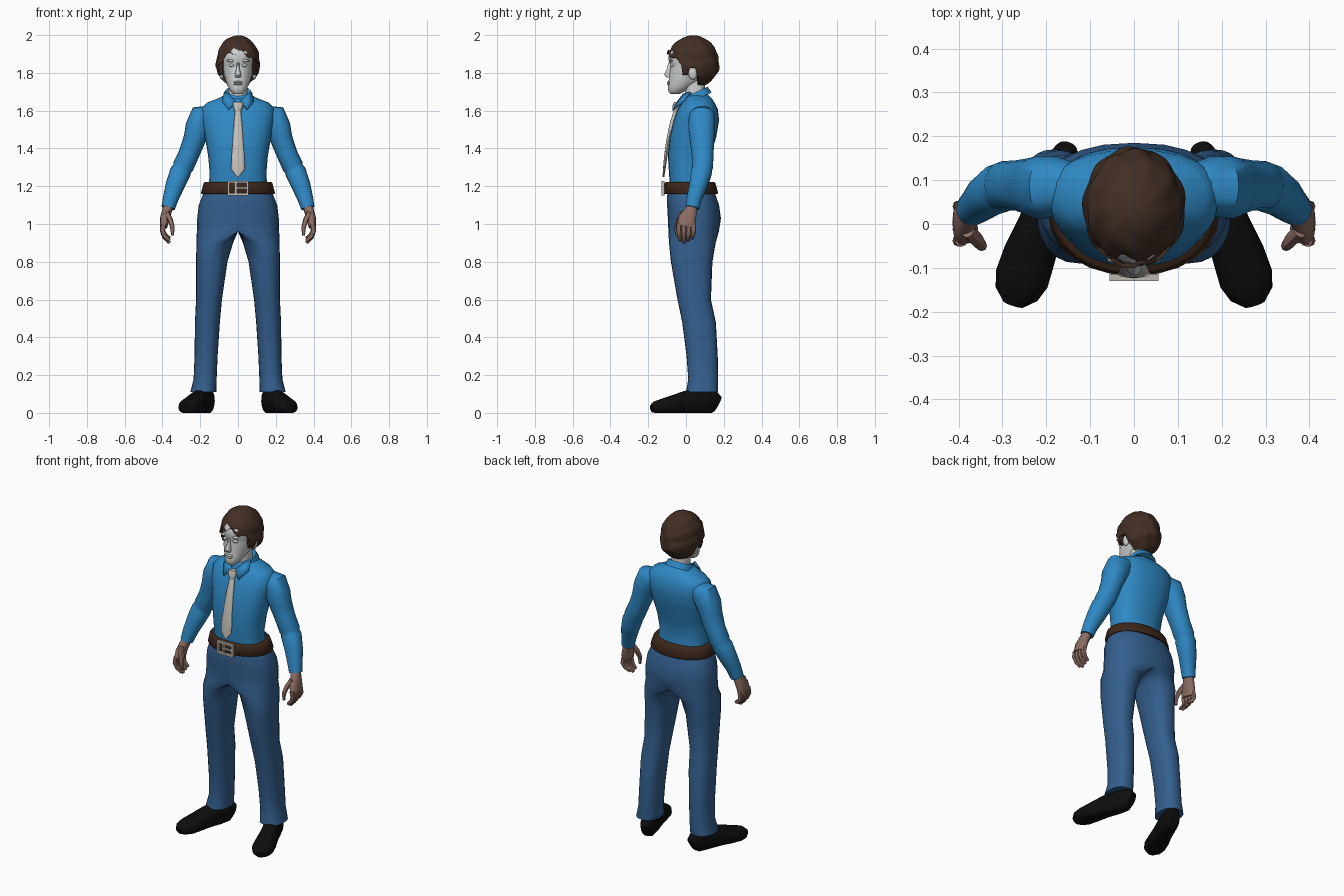
import bpy, bmesh, math
from mathutils import Vector

if "Cube" in bpy.data.objects:
    bpy.data.objects.remove(bpy.data.objects["Cube"])


def material(name, r, g, b):
    m = bpy.data.materials.new(name)
    m.use_nodes = True
    m.diffuse_color = (r, g, b, 1)
    m.node_tree.nodes["Principled BSDF"].inputs["Base Color"].default_value = (r, g, b, 1)
    return m


SHIRT = material("shirt blue", .028, .25, .56)
DENIM = material("trouser blue", .034, .115, .27)
LEATHER = material("belt brown", .045, .02, .01)
HAIR = material("hair brown", .055, .028, .018)
FACE = material("pale face", .62, .64, .64)
SKIN = material("hand skin", .27, .155, .125)
TIE = material("tie cream", .58, .55, .5)
METAL = material("buckle metal", .52, .48, .42)
BLACK = material("shoe black", .004, .004, .004)


def finish(name, bm, mat, mirror=False, angle=45):
    """Turn a bmesh into a smooth shaded object, mirrored if it is one half."""
    bmesh.ops.recalc_face_normals(bm, faces=bm.faces)
    if mirror:  # open the wall on the centre line so the halves join
        wall = [f for f in bm.faces if all(abs(v.co.x) < .001 for v in f.verts)]
        bmesh.ops.delete(bm, geom=wall, context='FACES')
    me = bpy.data.meshes.new(name)
    bm.to_mesh(me)
    bm.free()
    me.materials.append(mat)
    me.shade_smooth()
    me.set_sharp_from_angle(angle=math.radians(angle))
    ob = bpy.data.objects.new(name, me)
    bpy.context.collection.objects.link(ob)
    if mirror:
        mod = ob.modifiers.new("mirror", 'MIRROR')
        mod.merge_threshold = .0005
    return ob


def skin_rings(bm, rings):
    """Bridge a list of point rings and cap both ends."""
    rows = [[bm.verts.new(p) for p in ring] for ring in rings]
    n = len(rows[0])
    for a, b in zip(rows, rows[1:]):
        for i in range(n):
            j = (i + 1) % n
            bm.faces.new((a[i], a[j], b[j], b[i]))
    bm.faces.new(rows[0][::-1])
    bm.faces.new(rows[-1])


def rounded(a, power):
    return [math.copysign(abs(t) ** power, t) for t in (math.cos(a), math.sin(a))]


def loft(name, rows, mat, mirror=False, n=24, power=.85, tilt=0, angle=45):
    """Stack of level sections, each given as z, x range and y range."""
    bm = bmesh.new()
    rings = []
    for z, x0, x1, y0, y1 in rows:
        cx, cy = (0 if x0 == 0 else (x0 + x1) / 2), (y0 + y1) / 2
        ring = []
        for i in range(n):
            c, s = rounded(math.tau * i / n, power)
            x = cx + c * ((x1 - cx) if c > 0 else (cx - x0))
            y = cy + s * (y1 - y0) / 2
            ring.append((x, y, z + tilt * y))
        rings.append(ring)
    skin_rings(bm, rings)
    return finish(name, bm, mat, mirror, angle)


def tube(bm, path, up, n=14, power=.9, floor=None):
    """Limb along a path of x, y, z, half width, half depth along up."""
    pts = [Vector(p[:3]) for p in path]
    rings = []
    for i, p in enumerate(path):
        t = (pts[min(i + 1, len(pts) - 1)] - pts[max(i - 1, 0)]).normalized()
        u = t.cross(Vector(up)).normalized()
        v = u.cross(t)
        ring = []
        for k in range(n):
            c, s = rounded(math.tau * k / n, power)
            q = pts[i] + u * c * p[3] + v * s * p[4]
            if floor is not None:
                q.z = max(q.z, floor)
            ring.append(q)
        rings.append(ring)
    skin_rings(bm, rings)


def symmetric(rows):
    return [(z, -w, w, y0, y1) for z, w, y0, y1 in rows]


def ball(bm, centre, size):
    made = bmesh.ops.create_uvsphere(bm, u_segments=14, v_segments=8, radius=1)["verts"]
    for v in made:
        v.co = Vector(c + s * k for c, s, k in zip(centre, size, v.co))


def box(bm, centre, size):
    for v in bmesh.ops.create_cube(bm, size=1)["verts"]:
        v.co = Vector(c + s * k for c, s, k in zip(centre, size, v.co))


# Trousers: a half pelvis flowing into one leg
loft("trousers", [
    (1.2, 0, .165, -.085, .14), (1.15, 0, .188, -.1, .158), (1.1, 0, .208, -.1, .175),
    (1.03, 0, .216, -.096, .185), (.96, 0, .218, -.093, .174), (.9, .026, .22, -.09, .157),
    (.8, .056, .222, -.08, .14), (.6, .085, .222, -.045, .132), (.48, .096, .228, -.02, .158),
    (.3, .108, .23, .003, .168), (.18, .113, .235, .012, .17), (.11, .115, .252, 0, .17)],
    DENIM, mirror=True)

# Shirt body
loft("shirt_body", symmetric([
    (1.19, .155, -.085, .125), (1.27, .15, -.09, .112), (1.36, .158, -.096, .13),
    (1.46, .175, -.086, .16), (1.55, .192, -.066, .175), (1.61, .193, -.042, .168),
    (1.642, .165, -.022, .152), (1.667, .1, -.01, .135), (1.69, .06, .005, .11)]), SHIRT)

# Sleeves with a fold at the elbow
bm = bmesh.new()
tube(bm, [
    (.14, .085, 1.585, .045, .055), (.185, .085, 1.565, .075, .07), (.212, .083, 1.51, .068, .072),
    (.23, .085, 1.45, .059, .066), (.26, .088, 1.37, .055, .058), (.29, .087, 1.305, .056, .057),
    (.297, .085, 1.29, .051, .053), (.305, .082, 1.275, .056, .056), (.335, .064, 1.2, .05, .048),
    (.355, .045, 1.14, .042, .041), (.37, .033, 1.085, .036, .037)], (0, 1, 0), n=18)
finish("sleeves", bm, SHIRT, True)

# Hands: palm, four curled fingers and a thumb
bm = bmesh.new()
tube(bm, [(.366, .035, 1.11, .025, .028), (.376, .025, 1.07, .026, .034),
          (.388, .008, 1.03, .025, .047), (.394, 0, .985, .02, .05)], (0, 1, 0))
for k in range(4):
    y = -.038 + k * .026
    drop = .012 * abs(k - 1)
    tube(bm, [(.394, y, 1.0, .014, .014), (.4, y, .965, .014, .0135),
              (.388, y * .9, .93 + drop / 2, .013, .0125),
              (.362, y * .8, .9 + drop, .009, .009)], (0, 1, 0), n=8)
tube(bm, [(.378, -.015, 1.06, .015, .018), (.358, -.036, 1.02, .014, .016),
          (.347, -.05, .98, .012, .012), (.347, -.05, .94, .007, .007)], (0, 1, 0), n=8)
finish("hands", bm, SKIN, True)

# Shoes, turned outwards, with flat soles
bm = bmesh.new()
tube(bm, [
    (.155, .166, .045, .026, .045), (.163, .14, .06, .042, .068), (.185, .07, .06, .05, .072),
    (.212, 0, .052, .052, .065), (.238, -.07, .04, .06, .052), (.256, -.125, .032, .062, .042),
    (.268, -.16, .028, .05, .034), (.275, -.182, .022, .025, .02)], (0, 0, 1), n=18, floor=0)
finish("shoes", bm, BLACK, True)

# Belt and its framed buckle
loft("belt", symmetric([(1.158, .192, -.112, .166), (1.165, .196, -.118, .17),
     (1.215, .182, -.114, .156), (1.222, .176, -.108, .15)]), LEATHER, power=.95, angle=60)
bm = bmesh.new()
for z in (1.158, 1.222):
    box(bm, (0, -.122, z), (.11, .016, .012))
for x in (-.05, -.012, .05):
    box(bm, (x, -.122, 1.19), (.012, .016, .07))
box(bm, (.02, -.125, 1.19), (.06, .01, .01))
finish("buckle", bm, METAL)

# Collar band and the two pointed flaps
loft("collar_band", symmetric([(1.635, .085, -.035, .135), (1.675, .07, -.018, .115),
     (1.655, .056, -.002, .1)]), SHIRT, tilt=.45)
bm = bmesh.new()
flap = [(.012, -.047, 1.65), (.052, -.07, 1.607), (.085, -.02, 1.65), (.074, .02, 1.7), (.05, -.016, 1.69)]
bm.faces.new([bm.verts.new(p) for p in flap])
flaps = finish("collar_flaps", bm, SHIRT, True)
flaps.modifiers.new("cloth", 'SOLIDIFY').thickness = .008

# Tie: knot and a blade widening to a point
loft("tie_knot", symmetric([(1.645, .028, -.062, -.03), (1.625, .027, -.072, -.03),
     (1.595, .016, -.07, -.04)]), TIE, n=12)
loft("tie_blade", symmetric([
    (1.605, .015, -.064, -.045), (1.53, .022, -.087, -.06), (1.44, .028, -.105, -.085),
    (1.36, .034, -.116, -.098), (1.29, .037, -.122, -.108), (1.25, .004, -.124, -.115)]), TIE, n=12)

# Neck and head
loft("neck", symmetric([(1.64, .055, .005, .105), (1.69, .05, -.005, .1), (1.78, .05, -.01, .1)]), FACE)
loft("head", symmetric([
    (1.688, .024, -.082, -.035), (1.7, .038, -.093, -.01), (1.725, .052, -.096, .03),
    (1.75, .063, -.092, .075), (1.79, .075, -.09, .11), (1.825, .081, -.084, .13),
    (1.845, .083, -.084, .135), (1.87, .085, -.093, .14), (1.91, .083, -.09, .14),
    (1.95, .065, -.06, .12), (1.97, .03, -.02, .08)]), FACE, power=.95)
loft("nose", symmetric([(1.855, .007, -.094, -.07), (1.82, .009, -.103, -.07),
     (1.79, .017, -.117, -.07), (1.775, .014, -.103, -.07)]), FACE, n=10)
bm = bmesh.new()
ball(bm, (.087, .036, 1.8), (.013, .024, .036))
ball(bm, (.034, -.074, 1.84), (.016, .012, .008))
ball(bm, (.036, -.08, 1.865), (.025, .01, .007))
finish("ears_eyes_brows", bm, FACE, True)
bm = bmesh.new()
for z in (1.751, 1.741):
    ball(bm, (0, -.089, z), (.024, .011, .006))
finish("lips", bm, FACE)


# Hair: a lumpy cap trimmed along the hairline
def hairline(x, y):
    if y < -.02:
        return 1.91 - 6 * x * x + .012 * math.sin(x * 90)
    if y < .012:
        return 1.79
    return 1.825 if y < .06 else 1.73


bm = bmesh.new()
bmesh.ops.create_icosphere(bm, subdivisions=5, radius=1)
for v in bm.verts:
    d = v.co.normalized()
    swirl = math.atan2(d.y, d.x)
    lump = 1 + .022 * math.sin(9 * swirl + 5 * d.z) * (1 - d.z * d.z) + .012 * math.sin(13 * d.z + 4 * d.x)
    if d.z < 0:  # keep the back and sides full lower down
        lump *= 1 + .12 * min(1, -2.5 * d.z)
    x, y, z = .112 * d.x * lump, .038 + .131 * d.y * lump, 1.868 + .13 * d.z * lump
    v.co = (x, y, min(2, max(z, hairline(x, y))))
finish("hair", bm, HAIR, angle=35)
